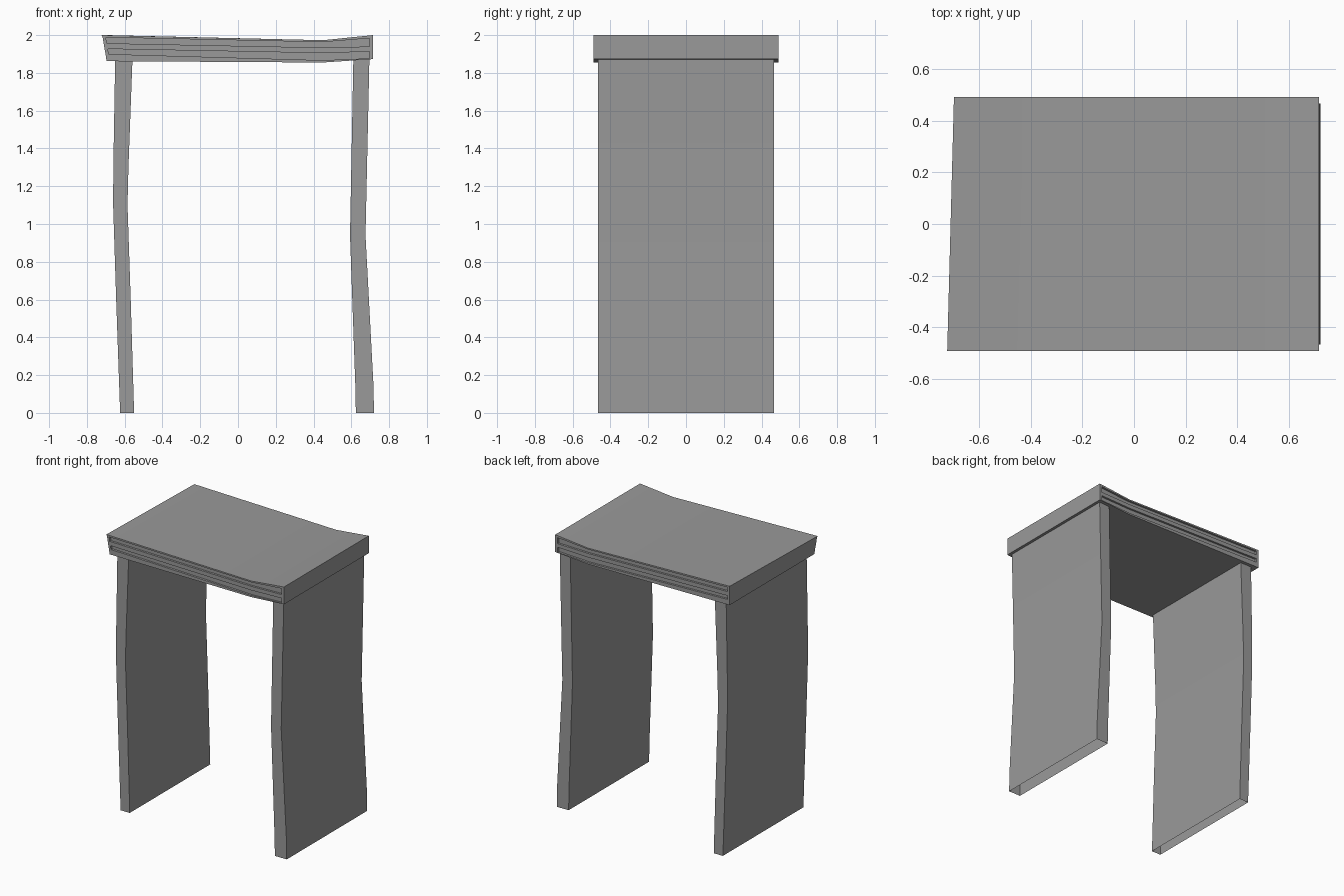
import bpy, bmesh
from mathutils import Vector

cube = bpy.data.objects.get("Cube")
if cube:
    bpy.data.objects.remove(cube, do_unlink=True)

stone = bpy.data.materials.new("plain grey")
stone.use_nodes = True
GREY = (0.32, 0.32, 0.32, 1)
stone.diffuse_color = GREY
stone.node_tree.nodes["Principled BSDF"].inputs["Base Color"].default_value = GREY


def finish(name, bm):
    bmesh.ops.recalc_face_normals(bm, faces=bm.faces)
    mesh = bpy.data.meshes.new(name)
    bm.to_mesh(mesh)
    bm.free()
    mesh.materials.append(stone)
    obj = bpy.data.objects.new(name, mesh)
    bpy.context.collection.objects.link(obj)
    return obj


def leg(name, sections, half_depth=0.465):
    """Bent hollow slab, open at both ends: sections are (z, inner x, outer x)."""
    bm = bmesh.new()
    rings = []
    for z, a, b in sections:
        corners = ((a, -1), (b, -1), (b, 1), (a, 1))
        rings.append([bm.verts.new((x, s * half_depth, z)) for x, s in corners])
    for low, high in zip(rings, rings[1:]):
        for i in range(4):
            j = (i + 1) % 4
            bm.faces.new((low[i], low[j], high[j], high[i]))
    return finish(name, bm)


right_leg = leg("right_leg", [(0, -0.624, -0.55), (0.6, -0.645, -0.568),
                              (1.1, -0.661, -0.585), (1.3, -0.66, -0.58),
                              (1.89, -0.65, -0.558)])
left_leg = leg("left_leg", [(0, 0.624, 0.72), (0.15, 0.621, 0.717),
                            (0.94, 0.593, 0.675), (1.89, 0.611, 0.696)])

# Sagging top: row heights at the right end, at the sag and at the left end
ROWS = [(1.862, 1.855, 1.873), (1.90, 1.867, 1.878), (1.927, 1.905, 1.913),
        (1.957, 1.934, 1.94), (1.988, 1.963, 1.985), (2.0, 1.973, 2.0)]
HALF_DEPTH, SAG_X, END_X, GROOVE = 0.49, 0.45, 0.715, 0.015

bm = bmesh.new()
grids = {}
for side in (-1, 1):
    grid = grids[side] = []
    for r, (z_start, z_sag, z_end) in enumerate(ROWS):
        # The front end leans outwards, the back end stands upright
        start = -0.696 - (0.026 * r / 5 if side < 0 else 0)
        row = []
        for x in (start, start + 0.017, SAG_X, END_X - 0.02, END_X):
            if x <= SAG_X:
                t = (x - start) / (SAG_X - start)
                z = z_start + t * (z_sag - z_start)
            else:
                t = (x - SAG_X) / (END_X - SAG_X)
                z = z_sag + t * (z_end - z_sag)
            row.append(bm.verts.new((x, side * HALF_DEPTH, z)))
        grid.append(row)

# Faces across front and back, with two long grooves pushed in
for side, grid in grids.items():
    grooves = []
    for r in range(5):
        for c in range(4):
            face = bm.faces.new((grid[r][c], grid[r][c + 1],
                                 grid[r + 1][c + 1], grid[r + 1][c]))
            if r in (1, 3) and c in (1, 2):
                grooves.append(face)
    bm.normal_update()
    region = bmesh.ops.extrude_face_region(bm, geom=grooves)["geom"]
    bmesh.ops.delete(bm, geom=grooves, context='FACES')
    bmesh.ops.translate(bm, vec=Vector((0, -side * GROOVE, 0)),
                        verts=[v for v in region if isinstance(v, bmesh.types.BMVert)])


# Walls joining front and back around the rim
def rim(grid):
    return (grid[0] + [row[-1] for row in grid[1:]] + grid[-1][-2::-1]
            + [row[0] for row in grid[-2:0:-1]])


front, back = rim(grids[-1]), rim(grids[1])
for i in range(len(front)):
    j = (i + 1) % len(front)
    bm.faces.new((front[i], front[j], back[j], back[i]))
top = finish("top_slab", bm)

# Soft bends, sharp corners
bpy.ops.object.select_all(action='DESELECT')
for obj in (right_leg, left_leg, top):
    obj.select_set(True)
bpy.context.view_layer.objects.active = top
bpy.ops.object.shade_smooth_by_angle(angle=0.52)
